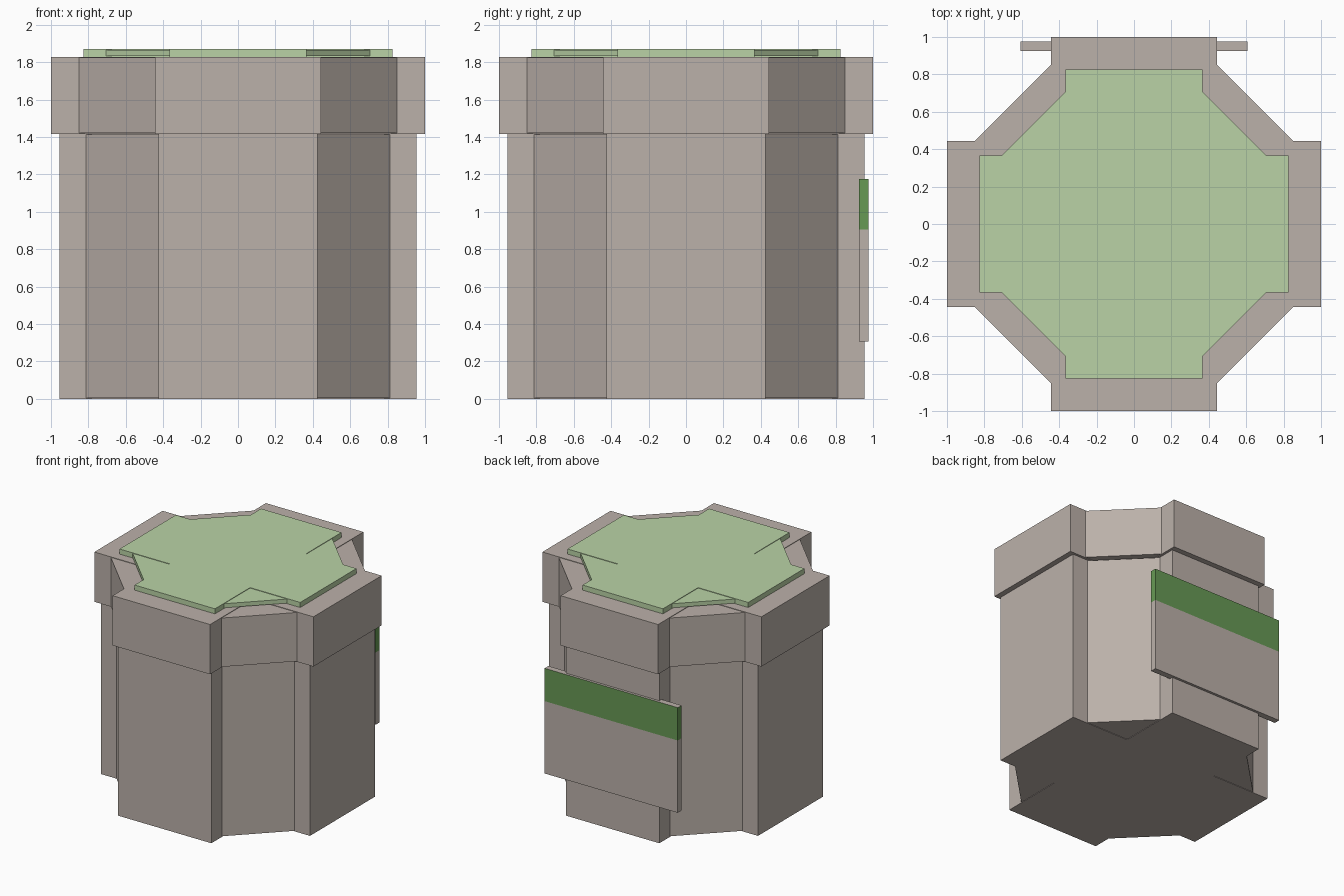
import bpy, bmesh

if "Cube" in bpy.data.objects:
    bpy.data.objects.remove(bpy.data.objects["Cube"], do_unlink=True)


def material(name, rgb):
    m = bpy.data.materials.new(name)
    m.use_nodes = True
    m.diffuse_color = (*rgb, 1)
    bsdf = next(n for n in m.node_tree.nodes if n.type == "BSDF_PRINCIPLED")
    bsdf.inputs["Base Color"].default_value = (*rgb, 1)
    return m


stone = material("warm grey", (0.50, 0.44, 0.40))
light_green = material("light green", (0.49, 0.65, 0.38))
dark_green = material("dark green", (0.136, 0.32, 0.09))


def finish(name, bm, *mats):
    bmesh.ops.recalc_face_normals(bm, faces=bm.faces)
    mesh = bpy.data.meshes.new(name)
    bm.to_mesh(mesh)
    bm.free()
    for m in mats:
        mesh.materials.append(m)
    obj = bpy.data.objects.new(name, mesh)
    bpy.context.collection.objects.link(obj)
    return obj


def prism(name, corner, z0, z1, mat):
    """Extrude an outline whose corner points repeat every quarter turn."""
    outline = []
    for _ in range(4):
        outline += corner
        corner = [(-y, x) for x, y in corner]
    bm = bmesh.new()
    face = bm.faces.new([bm.verts.new((x, y, z0)) for x, y in outline])
    new = bmesh.ops.extrude_face_region(bm, geom=[face])["geom"]
    top = [v for v in new if isinstance(v, bmesh.types.BMVert)]
    bmesh.ops.translate(bm, verts=top, vec=(0, 0, z1 - z0))
    bmesh.ops.triangulate(bm, faces=[f for f in bm.faces if len(f.verts) > 4])
    return finish(name, bm, mat)


def tier(name, reach, half, diag, z0, z1, mat):
    """Cross of two wide arms, with slightly shorter diagonal infill."""
    prism(name + "_arms", [(reach, -half), (reach, half), (half, half)], z0, z1, mat)
    gap = 0.004
    prism(name + "_diagonals", [(diag, half), (half, diag)], z0 + gap, z1 - gap, mat)


# Stacked tiers: body, collar and lid panel
tier("body", 0.955, 0.425, 0.814, 0, 1.417, stone)
tier("collar", 1.0, 0.445, 0.85, 1.417, 1.828, stone)
tier("lid_panel", 0.825, 0.367, 0.705, 1.828, 1.87, light_green)

# Rear sign board with a green upper band around its sides
bm = bmesh.new()
bmesh.ops.create_cube(bm, size=1)
bmesh.ops.scale(bm, verts=bm.verts, vec=(1.216, 0.05, 0.868))
bmesh.ops.translate(bm, verts=bm.verts, vec=(0, 0.951, 0.742))
bmesh.ops.bisect_plane(bm, geom=bm.verts[:] + bm.edges[:] + bm.faces[:],
                       plane_co=(0, 0, 0.905), plane_no=(0, 0, 1))
bm.normal_update()
for f in bm.faces:
    upright = abs(f.normal.z) < 0.5
    f.material_index = int(upright and f.calc_center_median().z > 0.905)
finish("rear_board", bm, stone, dark_green)
